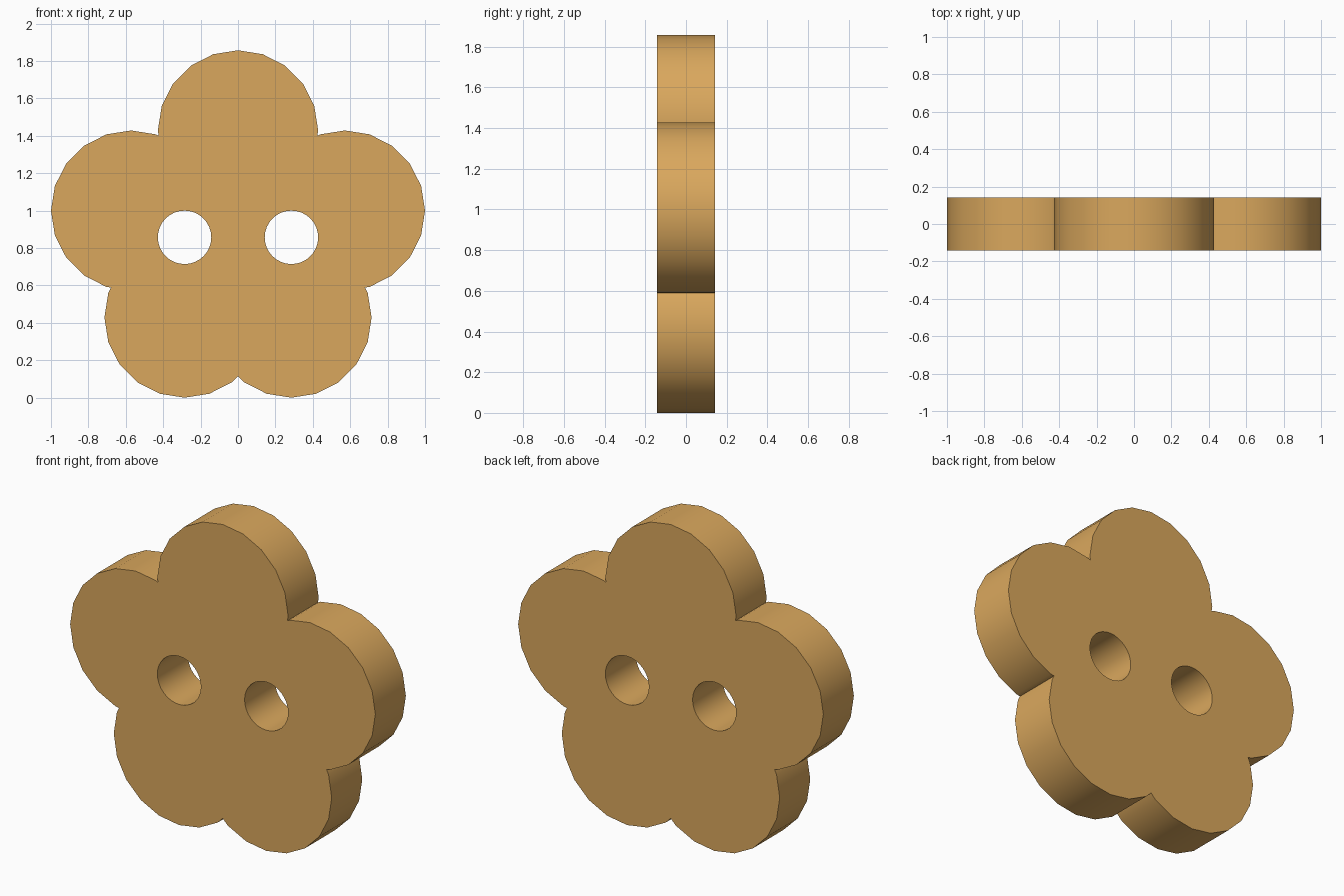
import bpy, bmesh
from math import sin, cos, atan2, radians, tau
from mathutils import Vector
from mathutils.geometry import intersect_line_line_2d

if "Cube" in bpy.data.objects:
    bpy.data.objects.remove(bpy.data.objects["Cube"])

U = 2 / 14           # grid unit of the design
R = 3 * U            # petal radius
HALF = U             # half thickness
MID = Vector((0, 6.3 * U))
# petal centres (x, z), counter-clockwise
centres = [Vector((x * U, z * U)) for x, z in
           ((4, 7), (0, 10), (-4, 7), (-2, 3), (2, 3))]


def ring(c, r, n):
    return [c + Vector((r * cos(tau * k / n), r * sin(tau * k / n))) for k in range(n)]


def notch(a, b):
    """Outer crossing point of two neighbouring petals."""
    pa, pb = ring(a, R, 20), ring(b, R, 20)
    hits = []
    for i in range(20):
        for j in range(20):
            p = intersect_line_line_2d(pa[i - 1], pa[i], pb[j - 1], pb[j])
            if p:
                hits.append(Vector(p))
    return max(hits, key=lambda p: (p - MID).length)


# flower outline: each petal's arc between its two notches
notches = [notch(centres[i - 1], c) for i, c in enumerate(centres)]
outline = []
for i, c in enumerate(centres):
    d0, d1 = notches[i] - c, notches[(i + 1) % 5] - c
    a0 = atan2(d0.y, d0.x)
    span = (atan2(d1.y, d1.x) - a0) % tau
    offs = sorted((radians(18 * k) - a0) % tau for k in range(20))
    outline.append(notches[i])
    outline += [c + Vector((R * cos(a0 + o), R * sin(a0 + o)))
                for o in offs if 1e-4 < o < span - 1e-4]

# two thread holes
loops = [outline] + [ring(Vector((s * 2 * U, 6 * U)), U, 32) for s in (-1, 1)]

# fill the face around the holes, then extrude through the thickness
bm = bmesh.new()
edges = []
for pts in loops:
    vs = [bm.verts.new((p.x, -HALF, p.y)) for p in pts]
    edges += [bm.edges.new((vs[k - 1], vs[k])) for k in range(len(vs))]
bmesh.ops.triangle_fill(bm, use_beauty=True, use_dissolve=False, edges=edges,
                        normal=(0, -1, 0))
ext = bmesh.ops.extrude_face_region(bm, geom=bm.faces[:], use_keep_orig=True)
bmesh.ops.translate(bm, vec=(0, 2 * HALF, 0),
                    verts=[g for g in ext["geom"] if isinstance(g, bmesh.types.BMVert)])
bmesh.ops.recalc_face_normals(bm, faces=bm.faces[:])

mesh = bpy.data.meshes.new("flower_button")
bm.to_mesh(mesh)
bm.free()
button = bpy.data.objects.new("flower_button", mesh)
bpy.context.collection.objects.link(button)

# warm tan colour
mat = bpy.data.materials.new("tan")
mat.diffuse_color = (0.70, 0.39, 0.11, 1)
mat.use_nodes = True
mat.node_tree.nodes["Principled BSDF"].inputs["Base Color"].default_value = mat.diffuse_color
mesh.materials.append(mat)

# smooth rims with crisp edges
bpy.context.view_layer.objects.active = button
button.select_set(True)
bpy.ops.object.shade_smooth_by_angle(angle=radians(30))
